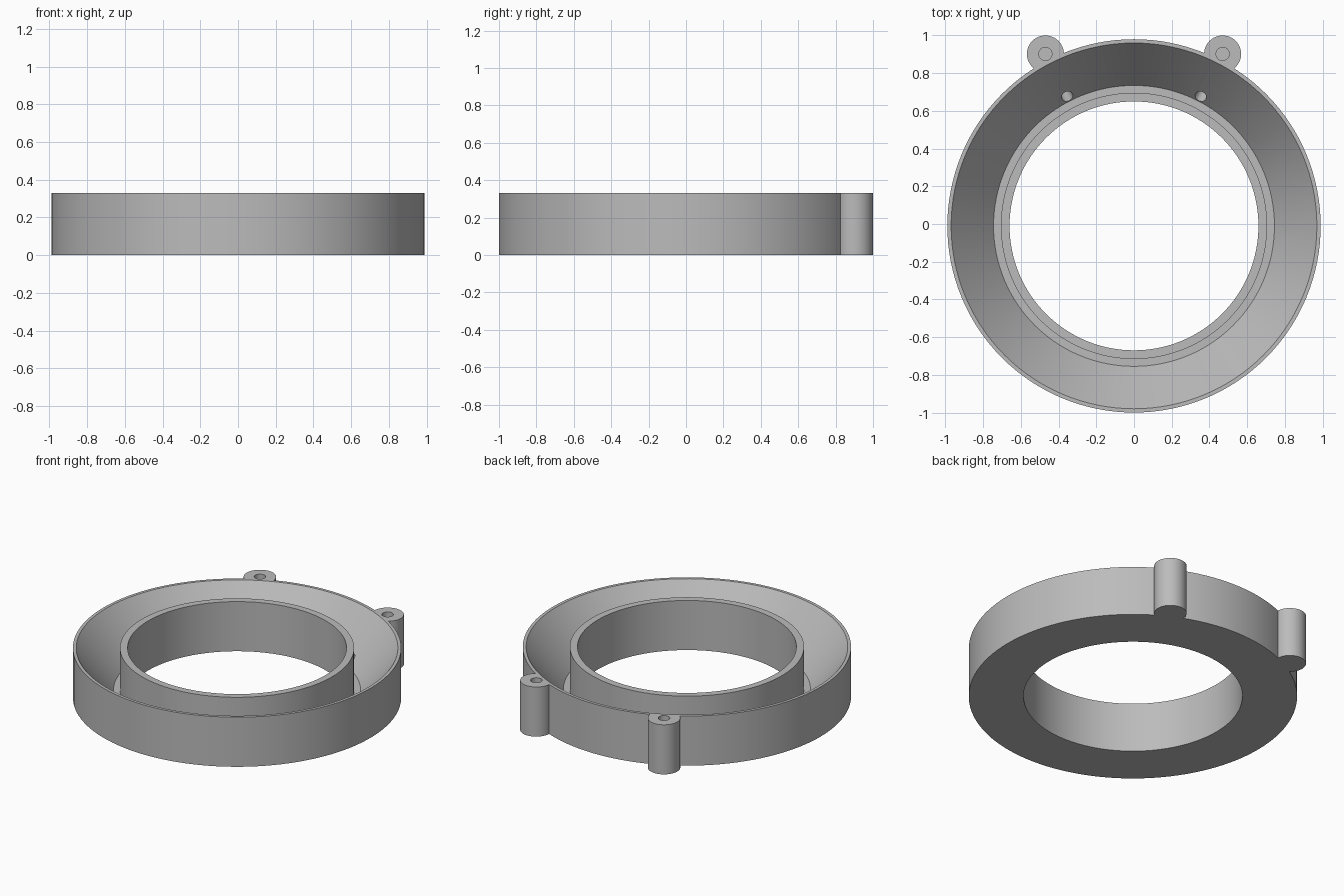
import bpy, bmesh, math
from mathutils import Vector

if "Cube" in bpy.data.objects:
    bpy.data.objects.remove(bpy.data.objects["Cube"])

CY = -0.01          # ring centre in y
H = 0.33            # overall height
FLOOR = 0.05        # channel floor height
SEG = 128

grey = bpy.data.materials.new("plain grey")
grey.diffuse_color = (0.5, 0.5, 0.5, 1)
grey.use_nodes = True
grey.node_tree.nodes["Principled BSDF"].inputs["Base Color"].default_value = grey.diffuse_color


def lathe(name, profile, closed=False):
    """Revolve an (r, z) profile around the ring axis into a solid."""
    bm = bmesh.new()
    rings = [[bm.verts.new((r * math.cos(2 * math.pi * i / SEG),
                            CY + r * math.sin(2 * math.pi * i / SEG), z))
              for i in range(SEG)] for r, z in profile]
    pairs = list(zip(rings, rings[1:]))
    if closed:
        pairs.append((rings[-1], rings[0]))
    else:
        bm.faces.new(rings[0])
        bm.faces.new(rings[-1])
    for a, b in pairs:
        for i in range(SEG):
            j = (i + 1) % SEG
            bm.faces.new((a[i], a[j], b[j], b[i]))
    bmesh.ops.recalc_face_normals(bm, faces=bm.faces)
    return to_object(name, bm)


def rod(name, start, end, radius, seg):
    """Solid cylinder between two points."""
    a, b = Vector(start), Vector(end)
    bm = bmesh.new()
    bmesh.ops.create_cone(bm, cap_ends=True, segments=seg, radius1=radius,
                          radius2=radius, depth=(b - a).length)
    rot = (b - a).to_track_quat('Z', 'Y').to_matrix().to_4x4()
    bm.transform(rot)
    bmesh.ops.translate(bm, verts=bm.verts, vec=(a + b) / 2)
    return to_object(name, bm)


def to_object(name, bm):
    me = bpy.data.meshes.new(name)
    bm.to_mesh(me)
    bm.free()
    me.materials.append(grey)
    ob = bpy.data.objects.new(name, me)
    bpy.context.collection.objects.link(ob)
    return ob


def combine(ob, other, operation):
    """Apply a boolean and remove the helper."""
    mod = ob.modifiers.new(operation, 'BOOLEAN')
    mod.operation, mod.object, mod.solver = operation, other, 'EXACT'
    other.hide_render = True
    bpy.context.view_layer.objects.active = ob
    bpy.ops.object.modifier_apply(modifier=mod.name)
    bpy.data.objects.remove(other)


# Outer ring body with two full-height lugs at the back
body = lathe("ring_body", [(0.99, 0), (0.99, H)])
for s in (-1, 1):
    combine(body, rod("lug", (s * 0.47, 0.902, 0), (s * 0.47, 0.902, H), 0.098, 48), 'UNION')

# Central bore
combine(body, lathe("bore", [(0.66, -0.1), (0.66, H + 0.1)]), 'DIFFERENCE')

# Channel with a straight inner wall and a flared outer wall
flare = (0.97 - 0.745) / (H - FLOOR)
top = H + 0.1
channel = [(0.706, FLOOR), (0.745, FLOOR), (0.745 + flare * (top - FLOOR), top), (0.706, top)]
combine(body, lathe("channel", channel, closed=True), 'DIFFERENCE')

# Blind hole in each lug, joined to the channel by a level passage
for s in (-1, 1):
    z = FLOOR + 0.035
    hole = Vector((s * 0.47, 0.902, 0))
    inward = (Vector((0, CY, 0)) - hole).normalized()
    passage_end = hole + inward * 0.29
    combine(body, rod("lug_hole", (hole.x, hole.y, FLOOR), (hole.x, hole.y, H + 0.1), 0.035, 32), 'DIFFERENCE')
    combine(body, rod("passage", (hole.x, hole.y, z), (passage_end.x, passage_end.y, z), 0.031, 32), 'DIFFERENCE')

# Smooth round walls, sharp edges kept
bpy.ops.object.select_all(action='DESELECT')
body.select_set(True)
bpy.context.view_layer.objects.active = body
bpy.ops.object.shade_smooth_by_angle(angle=math.radians(25))
